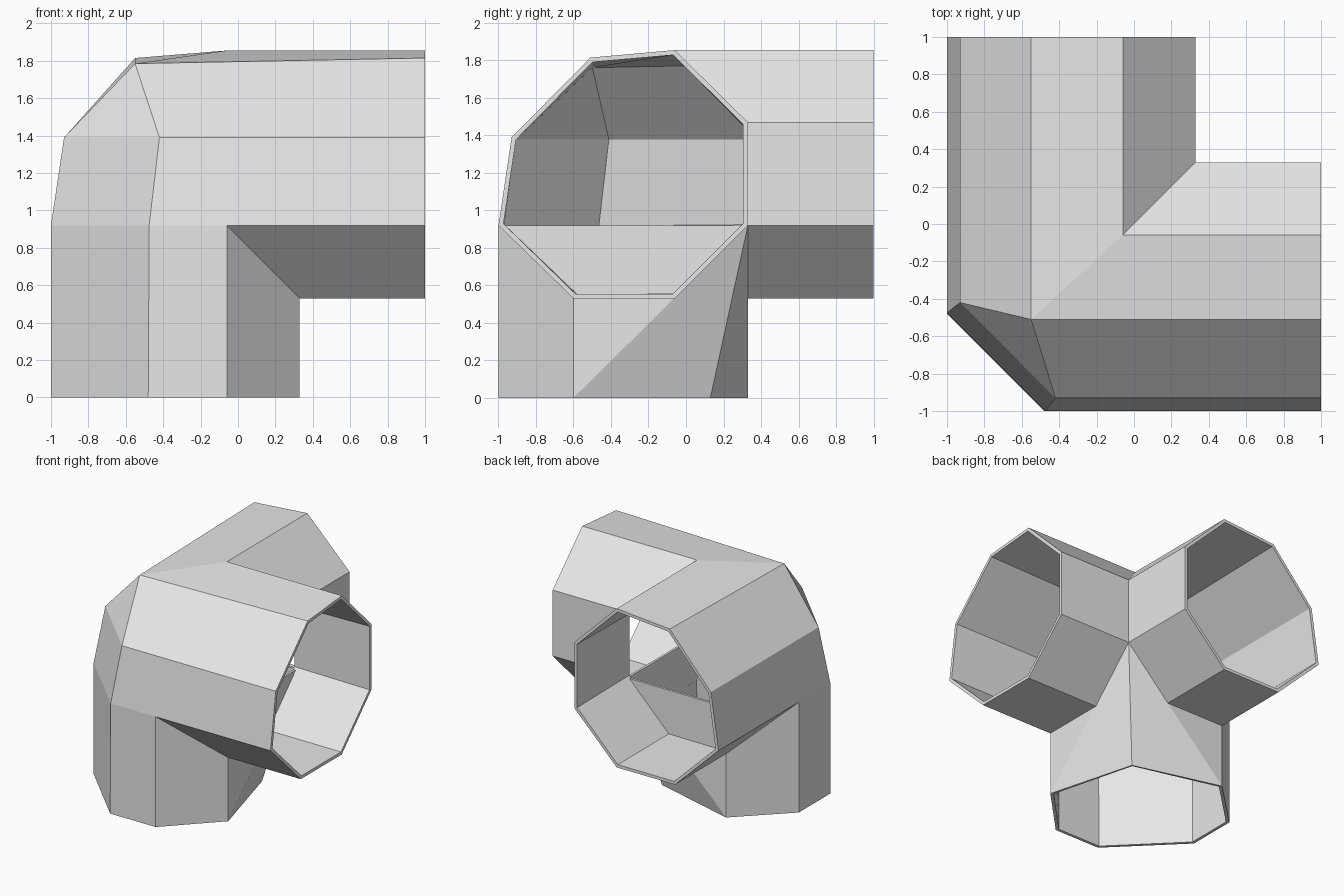
import bpy, bmesh

if "Cube" in bpy.data.objects:
    bpy.data.objects.remove(bpy.data.objects["Cube"])

WALL = 0.025
grey = bpy.data.materials.new("light grey")
grey.diffuse_color = (0.8, 0.8, 0.8, 1)
grey.use_nodes = True
grey.node_tree.nodes["Principled BSDF"].inputs["Base Color"].default_value = grey.diffuse_color


def swap(p):
    """Mirror a point across the x = y diagonal."""
    return (p[1], p[0], p[2])


def build(name, faces, thickness):
    """Weld faces into one surface and thicken it inwards."""
    bm = bmesh.new()
    for f in faces:
        bm.faces.new([bm.verts.new(p) for p in f])
    bmesh.ops.remove_doubles(bm, verts=bm.verts, dist=0.001)
    # the upper outer ridge is slightly off the diagonal
    for v in bm.verts:
        if 1.7 < v.co.z < 1.83:
            if v.co.x < 0:
                v.co.x = -0.55
            if v.co.y < 0:
                v.co.y = -0.51
    bm.normal_update()
    me = bpy.data.meshes.new(name)
    bm.to_mesh(me)
    bm.free()
    ob = bpy.data.objects.new(name, me)
    bpy.context.collection.objects.link(ob)
    me.materials.append(grey)
    mod = ob.modifiers.new("wall", 'SOLIDIFY')
    mod.thickness = thickness
    mod.offset = -1
    mod.use_even_offset = True
    return ob


# octagonal mouth of the side pipe (y, z), and the x where each edge begins
mouth = [(-1, .92), (-.93, 1.39), (-.53, 1.815), (-.06, 1.855),
         (.33, 1.47), (.33, .92), (-.06, .53), (-.6, .53)]
starts = [-.475, -.42, -.53, -.06, .33, .33, .33, .33]
outer = [(1, y, z) for y, z in mouth]
inner = [(x, y, z) for x, (y, z) in zip(starts, mouth)]
inner[2] = (-.53, -.53, 1.785)
tee = (-.06, -1, .92)          # where side pipe and down pipe part
D, B, A, H, F, G = inner[0], inner[1], inner[2], inner[5], inner[6], inner[7]

# side pipe along x
half = [[D, tee, outer[0], outer[1], B]]
for i in range(1, 7):
    half.append([inner[i], outer[i], outer[i + 1], inner[i + 1]])
half.append([G, outer[7], outer[0], tee])

# half of the down pipe
d0, d1, d2, d3 = (-.48, -1, 0), (-.06, -1, 0), (.33, -.6, 0), (.13, .13, 0)
half += [[d0, d1, tee, D], [d1, d2, G, tee], [d2, d3, H], [d2, H, F, G]]

# other half mirrored over the diagonal, plus the bevelled outer corner
shell = half + [[swap(p) for p in reversed(f)] for f in half]
shell += [[swap(d0), d0, D, swap(D)], [swap(D), D, B, swap(B)], [swap(B), B, A]]
build("three_way_pipe_corner", shell, WALL)

# inner walls closing the lower half of each side pipe
plate = [(.328, -.965, .92), (.328, -.59, .55), (.328, -.07, .55), (.328, .305, .92)]
build("inner_wall_right", [plate], 0.02)
build("inner_wall_back", [[swap(p) for p in reversed(plate)]], 0.02)
